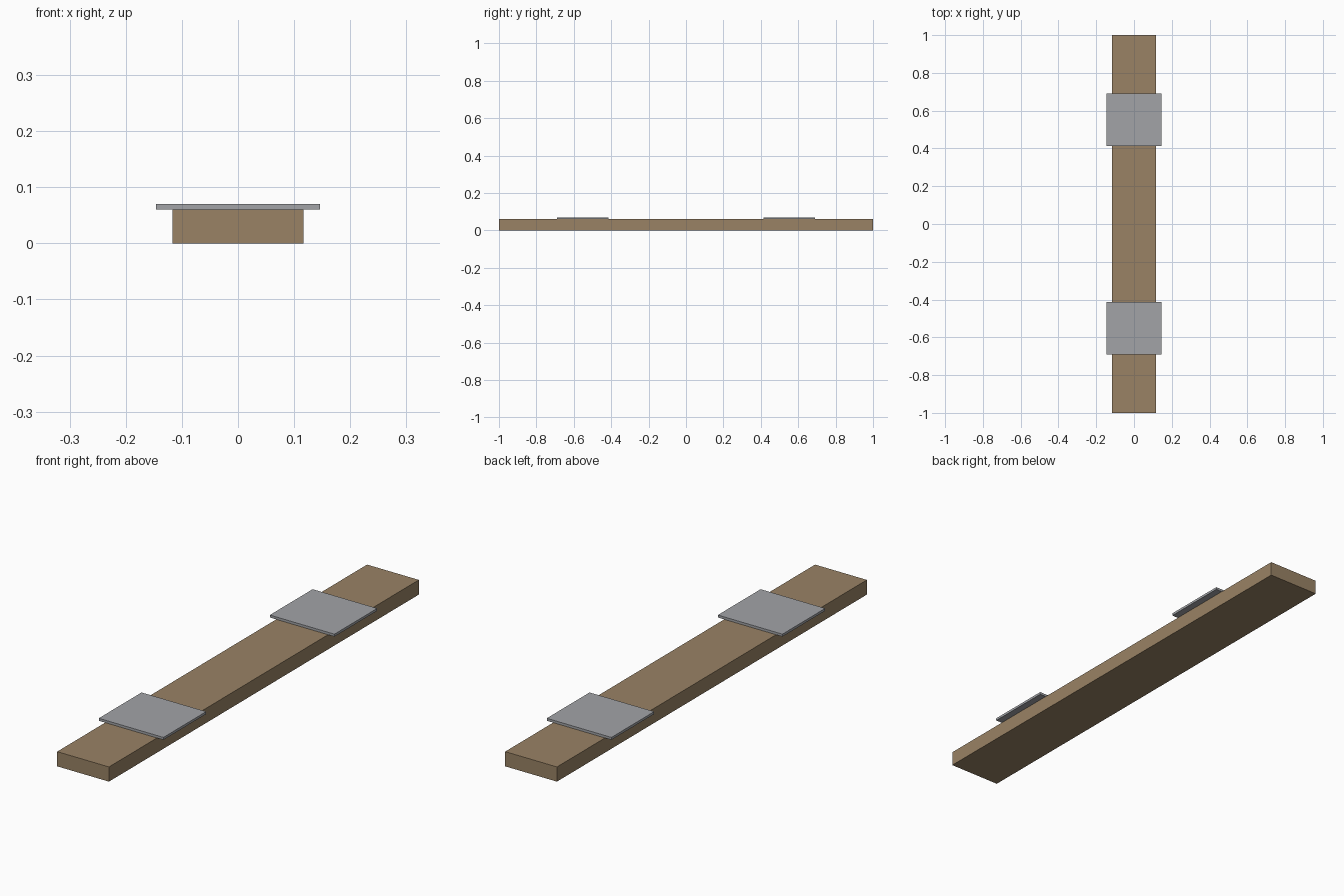
import bpy

cube = bpy.data.objects.get("Cube")
if cube:
    bpy.data.objects.remove(cube, do_unlink=True)


def make_material(name, rgb):
    mat = bpy.data.materials.new(name)
    mat.use_nodes = True
    color = (*rgb, 1.0)
    mat.diffuse_color = color
    mat.node_tree.nodes["Principled BSDF"].inputs["Base Color"].default_value = color
    return mat


def add_box(name, size, center, mat):
    bpy.ops.mesh.primitive_cube_add(size=1, location=center)
    obj = bpy.context.object
    obj.name = name
    obj.scale = size
    bpy.ops.object.transform_apply(location=False, rotation=False, scale=True)
    obj.data.materials.append(mat)
    return obj


wood = make_material("brown wood", (0.32, 0.225, 0.13))
metal = make_material("grey metal", (0.36, 0.37, 0.39))

BOARD_HEIGHT = 0.06
PLATE_THICKNESS = 0.01

# Long wooden beam
add_box("beam", (0.234, 2.0, BOARD_HEIGHT), (0, 0, BOARD_HEIGHT / 2), wood)

# Overhanging plates resting on the beam, one towards each end
for name, side in (("front_plate", -1), ("back_plate", 1)):
    add_box(name, (0.292, 0.276, PLATE_THICKNESS),
            (0, side * 0.552, BOARD_HEIGHT + PLATE_THICKNESS / 2), metal)
